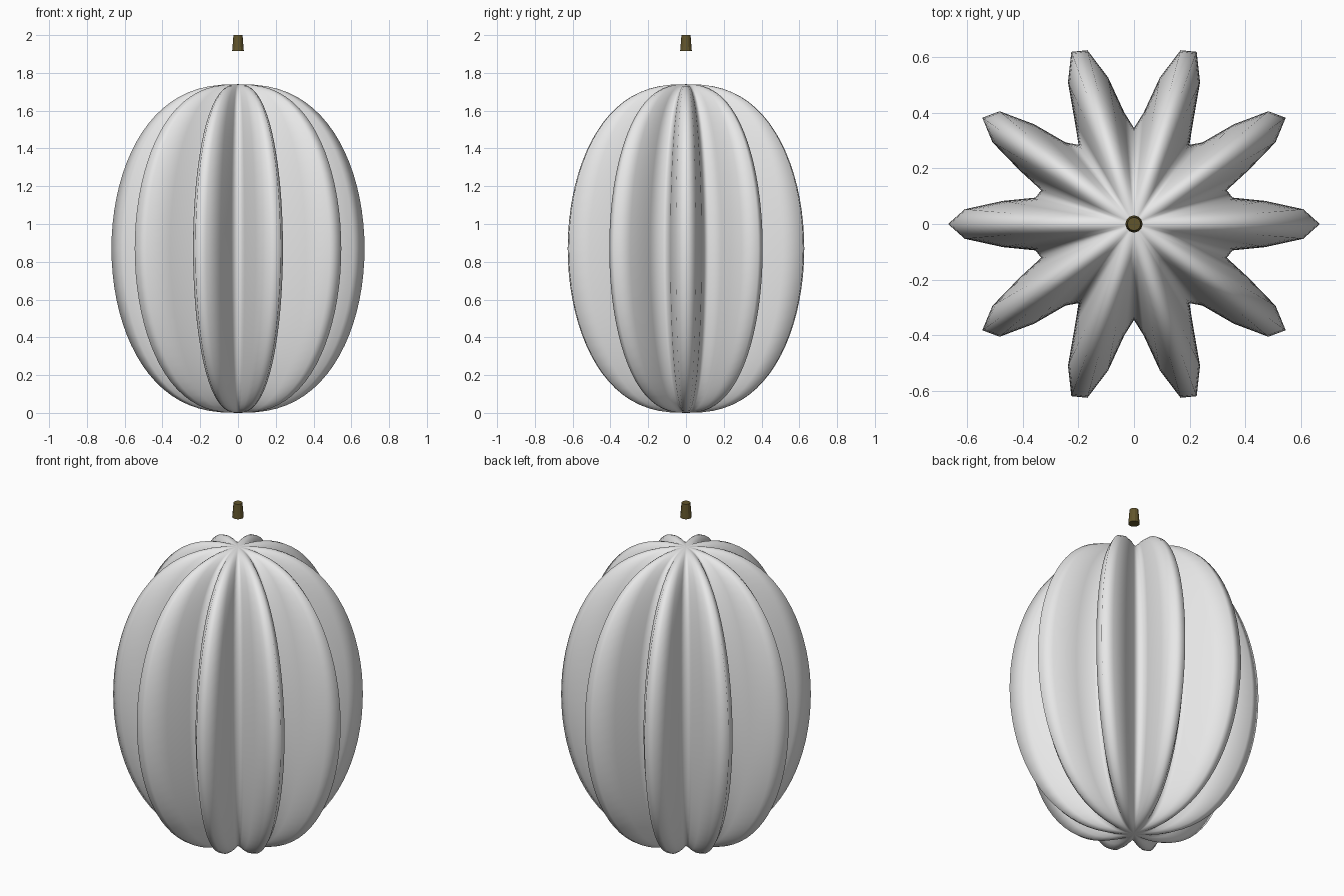
import bpy, bmesh
from math import sin, cos, pi

cube = bpy.data.objects.get("Cube")
if cube:
    bpy.data.objects.remove(cube, do_unlink=True)

HALF_HEIGHT = 0.87
LOBES = 10


def material(name, rgb):
    mat = bpy.data.materials.new(name)
    mat.use_nodes = True
    mat.diffuse_color = (*rgb, 1)
    mat.node_tree.nodes["Principled BSDF"].inputs["Base Color"].default_value = (*rgb, 1)
    return mat


def add_part(name, bm, mat, smooth):
    for face in bm.faces:
        face.smooth = smooth
    mesh = bpy.data.meshes.new(name)
    bm.to_mesh(mesh)
    bm.free()
    mesh.materials.append(mat)
    obj = bpy.data.objects.new(name, mesh)
    bpy.context.collection.objects.link(obj)
    return obj


# Ribbed gourd body: deep lobes around a barrel-shaped side profile
def build_body(segments=72, rings=40):
    bm = bmesh.new()
    bottom = bm.verts.new((0, 0, 0))
    top = bm.verts.new((0, 0, 2 * HALF_HEIGHT))
    loops = []
    for i in range(1, rings):
        phi = pi * i / rings
        width = sin(phi) ** 0.8
        loop = []
        for j in range(segments):
            angle = 2 * pi * j / segments
            r = width * (0.508 + 0.162 * cos(LOBES * angle))
            loop.append(bm.verts.new((r * cos(angle), r * sin(angle),
                                      HALF_HEIGHT * (1 - cos(phi)))))
        loops.append(loop)
    for j in range(segments):
        k = (j + 1) % segments
        bm.faces.new((bottom, loops[0][k], loops[0][j]))
        bm.faces.new((top, loops[-1][j], loops[-1][k]))
        for low, high in zip(loops, loops[1:]):
            bm.faces.new((low[j], low[k], high[k], high[j]))
    return bm


add_part("gourd_body", build_body(), material("pale grey", (0.8, 0.8, 0.8)), True)

# Small tapered stem floating above the body
bm = bmesh.new()
bmesh.ops.create_cone(bm, cap_ends=True, segments=12, radius1=0.031,
                      radius2=0.024, depth=0.085)
stem = add_part("stem", bm, material("olive brown", (0.12, 0.09, 0.025)), False)
stem.location.z = 2 - 0.085 / 2
